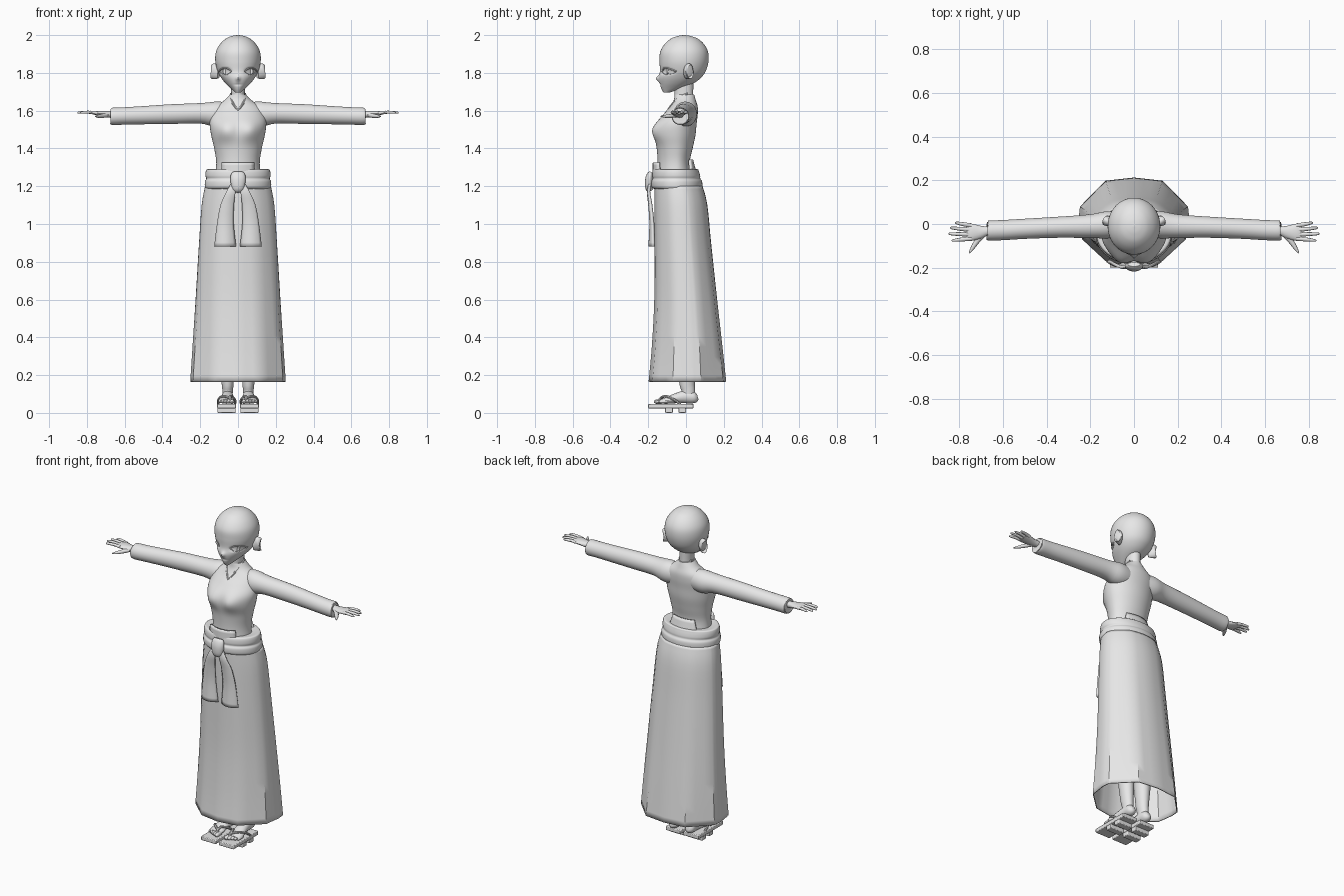
import bpy, bmesh, math
from mathutils import Vector
from mathutils.bvhtree import BVHTree

cube = bpy.data.objects.get("Cube")
if cube:
    bpy.data.objects.remove(cube, do_unlink=True)

grey = bpy.data.materials.new("light_grey")
grey.use_nodes = True
grey.diffuse_color = (0.8, 0.8, 0.8, 1)
grey.node_tree.nodes["Principled BSDF"].inputs["Base Color"].default_value = grey.diffuse_color
SIDES = (("left", 1), ("right", -1))


def smooth(rows, steps=5):
    """Spline through rows of numbers of equal length."""
    out, last = [], len(rows) - 1
    for i in range(last):
        a, b, c, d = rows[max(i - 1, 0)], rows[i], rows[i + 1], rows[min(i + 2, last)]
        for s in range(steps):
            t = s / steps
            out.append([q + t / 2 * (r - p + t * (2 * p - 5 * q + 4 * r - w + t * (3 * (q - r) + w - p)))
                        for p, q, r, w in zip(a, b, c, d)])
    return out + [list(rows[-1])]


def loft(name, rings, caps=True, closed=True, angle=40, thick=0, sculpt=None):
    """Skin a surface over rings of points."""
    bm = bmesh.new()
    loops = [[bm.verts.new(p) for p in ring] for ring in rings]
    n = len(loops[0])
    for a, b in zip(loops, loops[1:]):
        for i in range(n if closed else n - 1):
            j = (i + 1) % n
            bm.faces.new((a[i], a[j], b[j], b[i]))
    if caps and closed:
        bm.faces.new(loops[0])
        bm.faces.new(loops[-1])
    if sculpt:
        for v in bm.verts:
            sculpt(v.co)
    bmesh.ops.recalc_face_normals(bm, faces=bm.faces)
    mesh = bpy.data.meshes.new(name)
    bm.to_mesh(mesh)
    bm.free()
    mesh.materials.append(grey)
    mesh.shade_smooth()
    mesh.set_sharp_from_angle(angle=math.radians(angle))
    obj = bpy.data.objects.new(name, mesh)
    bpy.context.collection.objects.link(obj)
    if thick:
        mod = obj.modifiers.new("thickness", "SOLIDIFY")
        mod.thickness, mod.offset = thick, 0
    return obj


def body(name, rows, n=48, steps=5, **kw):
    """Upright form; each row is z, half width, front y, middle y, back y."""
    rings = []
    for z, rx, front, mid, back in smooth(rows, steps):
        ring = []
        for i in range(n):
            a = math.tau * i / n
            s = math.sin(a)
            ring.append((rx * math.cos(a), mid + s * (back - mid if s > 0 else mid - front), z))
        rings.append(ring)
    return loft(name, rings, **kw)


def tube(name, rows, up=(0, 0, 1), n=16, steps=4, side=1, **kw):
    """Path form; each row is x, y, z, sideways radius, upward radius."""
    rows = smooth(rows, steps)
    pts = [Vector(r[:3]) for r in rows]
    rings = []
    for i, (p, r) in enumerate(zip(pts, rows)):
        t = (pts[min(i + 1, len(pts) - 1)] - pts[max(i - 1, 0)]).normalized()
        u = t.cross(Vector(up)).normalized()
        v = u.cross(t)
        ring = []
        for k in range(n):
            a = math.tau * k / n
            q = p + u * r[3] * math.cos(a) + v * r[4] * math.sin(a)
            ring.append((q.x * side, q.y, q.z))
        rings.append(ring)
    return loft(name, rings, **kw)


def sheet(name, rows, bend, thick, n=9):
    """Curved cloth strip; each row is left x, right x, y, z."""
    rings = []
    for xl, xr, y, z in smooth(rows, 4):
        ring = []
        for i in range(n):
            x = xl + (xr - xl) * i / (n - 1)
            off = (x - (xl + xr) / 2)
            ring.append((x, y + bend * off * off, z))
        rings.append(ring)
    return loft(name, rings, closed=False, thick=thick)


def box(name, centre, size):
    (x, y, z), (a, b, c) = centre, [s / 2 for s in size]
    obj = loft(name, [[(x + i * a, y + j * b, z + k * c) for i, j in ((-1, -1), (1, -1), (1, 1), (-1, 1))]
                      for k in (-1, 1)], angle=30)
    mod = obj.modifiers.new("soft_edges", "BEVEL")
    mod.width, mod.segments = 0.004, 2


def bump(dx, dz, wx, wz):
    return math.exp(-(dx / wx) ** 2 - (dz / wz) ** 2)


# Head with nose, mouth crease and hollowed eye sockets
def shape_face(co):
    if co.y < -0.03:
        co.y -= 0.014 * bump(co.x, co.z - 1.77, 0.01, 0.014)
        co.y += 0.004 * bump(co.x, co.z - 1.738, 0.02, 0.005)
        d = ((abs(co.x) - 0.068) / 0.036) ** 2 + ((co.z - 1.808) / 0.02) ** 2
        co.y += 0.01 * max(0, min(1, 2 * (1 - d)))


head = body("head", [
    (1.695, .012, -.118, -.105, -.09), (1.715, .035, -.13, -.07, -.03),
    (1.745, .066, -.14, -.04, .04), (1.775, .09, -.145, -.02, .08),
    (1.81, .108, -.138, -.01, .105), (1.86, .12, -.14, -.01, .119),
    (1.91, .117, -.137, -.01, .117), (1.95, .097, -.115, -.01, .097),
    (1.98, .066, -.082, -.01, .064), (1.995, .034, -.045, -.01, .026),
    (2, .004, -.014, -.01, -.006)], n=80, steps=7, sculpt=shape_face)
tree = BVHTree.FromPolygons([v.co for v in head.data.vertices], [p.vertices[:] for p in head.data.polygons])


def on_face(x, z):
    hit = tree.ray_cast(Vector((x, -1, z)), Vector((0, 1, 0)))[0]
    return hit.y if hit else -0.05


for label, s in SIDES:
    # Lashes, irises and ears
    for part, height, r in (("upper_lash", 0.019, 0.004), ("lower_lash", -0.017, 0.002)):
        rows = []
        for i in range(9):
            u = i / 4 - 1
            x, z = 0.068 + 0.033 * u, 1.808 + height * (1 - u * u)
            rows.append((x, on_face(x, z), z, r, r))
        tube(label + "_" + part, rows, n=8, steps=2, side=s)
    y = on_face(0.068, 1.808)
    tube(label + "_iris", [(.068, y + .006, 1.808, .013, .016), (.068, y - .002, 1.808, .012, .015)],
         side=s, steps=1)
    tube(label + "_ear", [(.1, -.005, 1.80, .012, .03), (.118, .01, 1.805, .022, .04),
                          (.131, .018, 1.81, .024, .042), (.135, .02, 1.81, .014, .03)], side=s)

# Neck and fitted upper garment
body("neck", [(1.58, .04, -.06, -.01, .04), (1.64, .037, -.06, -.01, .04),
              (1.69, .036, -.06, -.01, .038), (1.76, .038, -.06, -.01, .04)], n=32)


def shape_chest(co):
    if co.y < -0.05:
        co.y -= 0.025 * bump(abs(co.x) - 0.065, co.z - 1.495, 0.05, 0.05)


body("bodice", [(1.22, .125, -.155, -.05, .035), (1.32, .115, -.15, -.05, .02),
                (1.40, .126, -.155, -.05, .035), (1.47, .142, -.165, -.05, .05),
                (1.53, .15, -.155, -.045, .056), (1.58, .143, -.12, -.02, .062),
                (1.62, .122, -.085, -.01, .062), (1.655, .072, -.065, -.005, .052),
                (1.685, .041, -.06, -.01, .043)], sculpt=shape_chest)

for label, s in SIDES:
    tube(label + "_collar", [(.036, .01, 1.69, .006, .006), (.039, -.035, 1.67, .006, .006),
                             (.025, -.072, 1.635, .006, .006), (0, -.098, 1.6, .005, .005)], n=8, side=s)
    # Sleeve that turns inward at the cuff
    tube(label + "_sleeve", [(.05, 0, 1.585, .05, .06), (.12, -.004, 1.582, .062, .066),
                             (.2, -.01, 1.586, .054, .054), (.35, -.015, 1.582, .048, .052),
                             (.5, -.022, 1.576, .046, .048), (.6, -.028, 1.572, .046, .046),
                             (.66, -.03, 1.57, .046, .046), (.672, -.03, 1.57, .042, .042),
                             (.664, -.03, 1.57, .036, .036), (.63, -.03, 1.572, .032, .034)], n=32, side=s)
    # Hand
    tube(label + "_palm", [(.62, -.03, 1.58, .02, .018), (.67, -.032, 1.58, .021, .018),
                           (.705, -.037, 1.582, .03, .016), (.745, -.038, 1.587, .039, .012),
                           (.77, -.038, 1.588, .034, .007)], side=s)
    fingers = (("little", -.007, .82, .005), ("ring", -.027, .843, -.018),
               ("middle", -.048, .85, -.045), ("index", -.067, .835, -.075))
    for part, y0, tip, y1 in fingers:
        tube(f"{label}_{part}_finger", [(.745, y0, 1.588, .01, .009),
                                        ((.745 + tip) / 2, (y0 + y1) / 2, 1.592, .009, .008),
                                        (tip - .008, y1, 1.59, .006, .006),
                                        (tip, y1, 1.588, .002, .002)], n=10, side=s)
    tube(label + "_thumb", [(.69, -.045, 1.578, .014, .012), (.72, -.08, 1.572, .012, .011),
                            (.74, -.11, 1.57, .009, .008), (.755, -.133, 1.57, .003, .003)], n=10, side=s)

# Long skirt: an angular hem outline scaled up the height
half = [(0, .215), (.13, .2), (.245, .08), (.25, .03), (.236, -.07), (.12, -.18)]
outline = half + [(0, -.2)] + [(-x, y) for x, y in reversed(half[1:])]
panels = []
for i, (x, y) in enumerate(outline):
    x2, y2 = outline[(i + 1) % len(outline)]
    panels += [(x + (x2 - x) * k / 3, y + (y2 - y) * k / 3) for k in range(3)]
rings = []
for z, rx, front, back in smooth([(.165, .25, -.195, .21), (.35, .238, -.178, .19),
                                  (.6, .222, -.165, .162), (.9, .204, -.164, .13),
                                  (1.1, .19, -.165, .11), (1.2, .172, -.165, .085)], 4):
    blend = min(1, (z - 0.165) / 0.9)
    ring = []
    for x, y in panels:
        u, v = x / .25, (y - .0075) / .2075
        k = 1 + blend * (1 / max(.5, math.hypot(u, v)) - 1) * .7
        ring.append((u * k * rx, (front + back) / 2 + v * k * (back - front) / 2, z))
    rings.append(ring)
loft("skirt", rings, caps=False, angle=35, thick=.006)

# Waistband in two rounded folds, with a front band and a back board
body("waistband", [(1.185, .165, -.165, -.05, .075), (1.195, .175, -.182, -.05, .086),
                   (1.225, .175, -.184, -.05, .085), (1.24, .168, -.176, -.05, .076),
                   (1.255, .172, -.178, -.05, .075), (1.28, .17, -.175, -.05, .068),
                   (1.29, .16, -.165, -.05, .06), (1.285, .115, -.15, -.05, .02)], steps=4, angle=60)
sheet("front_band", [(-.09, .09, -.172, 1.25), (-.083, .083, -.17, 1.325)], 4, .012)
sheet("back_board", [(-.1, .1, .055, 1.25), (-.07, .07, .032, 1.34)], -3, .012)

# Sash knot and hanging tails
tube("sash_knot", [(0, -.185, 1.175, .024, .014), (0, -.195, 1.19, .033, .02),
                   (0, -.195, 1.23, .04, .022), (0, -.19, 1.26, .038, .018),
                   (0, -.185, 1.275, .028, .01)], up=(0, -1, 0), n=24)
for label, s in SIDES:
    sheet(label + "_sash_tail", [(s * a, s * b, y, z) for a, b, y, z in
          ((.005, .03, -.19, 1.22), (.015, .06, -.2, 1.17), (.024, .09, -.193, 1.1),
           (.026, .108, -.187, 1.0), (.014, .122, -.192, .88))], 8, .014)

for label, s in SIDES:
    # Leg and foot
    tube(label + "_leg", [(.055, .012, .075, .026, .036), (.055, .012, .12, .028, .036),
                          (.055, .005, .17, .033, .042), (.06, 0, .35, .048, .052),
                          (.065, -.01, .6, .06, .062)], up=(0, 1, 0), n=24, side=s)
    tube(label + "_foot", [(.055, .062, .085, .012, .015), (.055, .045, .082, .028, .03),
                           (.055, 0, .085, .031, .034), (.058, -.05, .078, .034, .027),
                           (.062, -.1, .066, .041, .018), (.062, -.135, .06, .038, .011)], side=s)
    for i in range(5):
        x, y, r = .032 + .016 * i, -.17 + .007 * i, .012 - .001 * i
        tube(f"{label}_toe_{i + 1}", [(x, y + .045, .06, r, r), (x, y + .012, .059, r, r),
                                      (x, y, .057, r / 3, r / 3)], n=10, side=s)
    # Wooden sandal with two teeth and a thong
    box(label + "_sandal_board", (s * .06, -.08, .036), (.1, .24, .024))
    for part, y in (("front", -.09), ("back", -.02)):
        box(f"{label}_sandal_{part}_tooth", (s * .06, y, .0135), (.096, .04, .027))
    for part, x in (("inner", .016), ("outer", .104)):
        tube(f"{label}_{part}_thong", [(.04, -.145, .05, .006, .006), (.042, -.135, .077, .007, .007),
                                       ((x + .06) / 2, -.105, .088, .007, .007),
                                       (x, -.06, .068, .007, .007), (x, -.03, .045, .006, .006)],
             n=8, side=s)
